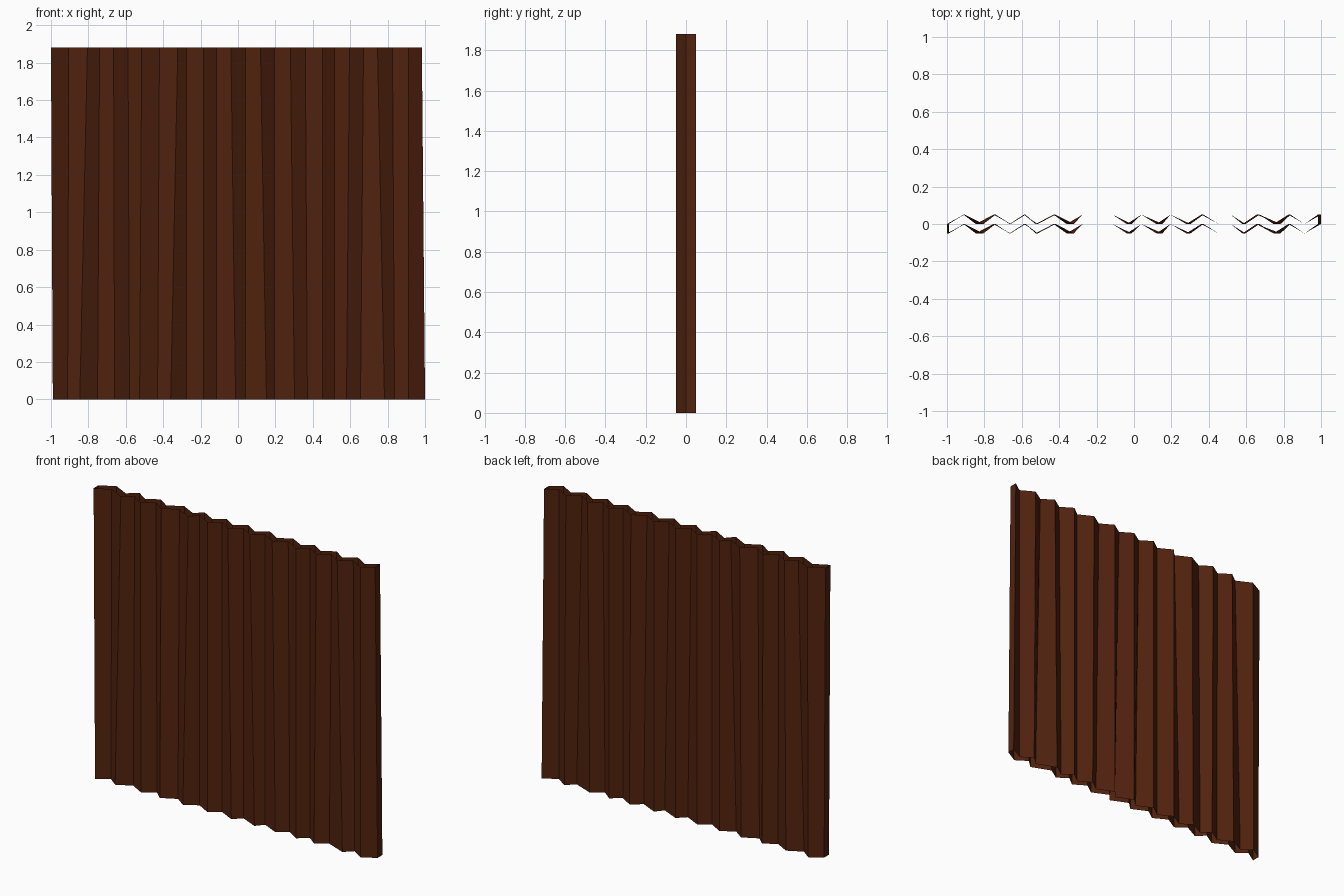
import bpy, bmesh

if "Cube" in bpy.data.objects:
    bpy.data.objects.remove(bpy.data.objects["Cube"])

HEIGHT = 1.88
DEPTH = 0.05   # fold depth, also the gap between the two sheets

# fold positions along x at the top and bottom hem (even = forward, odd = back)
TOP = [-1, -.905, -.805, -.74, -.665, -.588, -.515, -.42, -.322, -.275, -.185, -.115, -.038,
       .04, .12, .195, .28, .36, .452, .516, .596, .671, .746, .826, .912, .983]
BOTTOM = [-.99, -.911, -.846, -.751, -.66, -.58, -.526, -.43, -.36, -.275, -.185, -.115, -.013,
          .04, .152, .195, .302, .371, .452, .516, .58, .655, .783, .837, .912, 1]

fabric = bpy.data.materials.new("dark brown fabric")
fabric.diffuse_color = (0.085, 0.0165, 0.0045, 1)
fabric.use_nodes = True
fabric.node_tree.nodes["Principled BSDF"].inputs["Base Color"].default_value = fabric.diffuse_color

bm = bmesh.new()


def sheet(y0):
    """Pleated sheet; returns its bottom and top vertex rows."""
    rows = []
    for xs, z in ((BOTTOM, 0), (TOP, HEIGHT)):
        rows.append([bm.verts.new((x, y0 + DEPTH * (i % 2), z)) for i, x in enumerate(xs)])
    return rows


front_low, front_top = sheet(-DEPTH)
back_low, back_top = sheet(0)

# pleats: front sheet faces -y, back sheet faces +y
for i in range(len(TOP) - 1):
    bm.faces.new((front_low[i], front_low[i + 1], front_top[i + 1], front_top[i]))
    bm.faces.new((back_low[i + 1], back_low[i], back_top[i], back_top[i + 1]))
# closed side edges; the hems stay open
bm.faces.new((back_low[0], front_low[0], front_top[0], back_top[0]))
bm.faces.new((front_low[-1], back_low[-1], back_top[-1], front_top[-1]))

mesh = bpy.data.meshes.new("pleated_curtain")
bm.to_mesh(mesh)
bm.free()
mesh.materials.append(fabric)
curtain = bpy.data.objects.new("pleated_curtain", mesh)
bpy.context.collection.objects.link(curtain)
